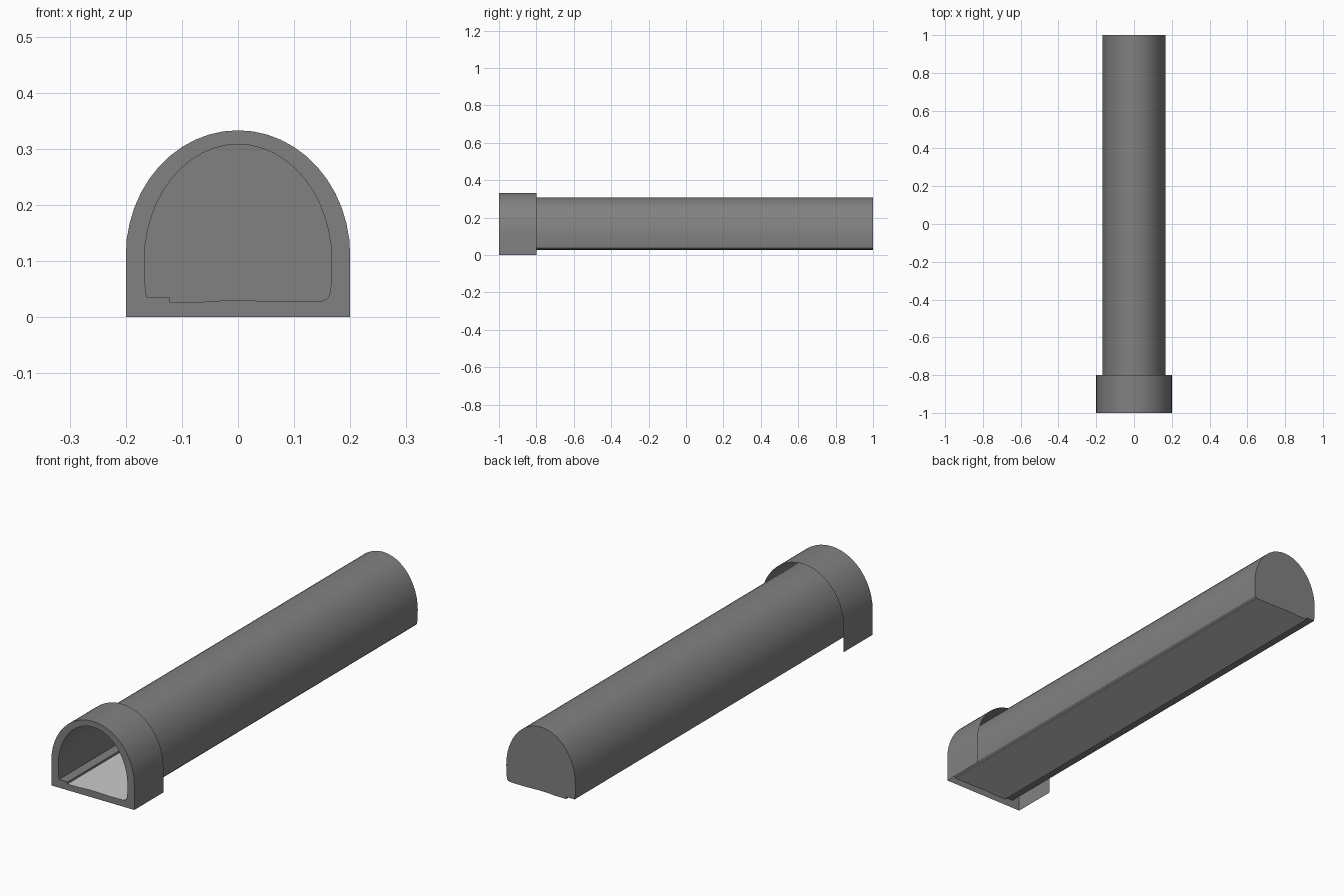
import bpy, bmesh, math

if "Cube" in bpy.data.objects:
    bpy.data.objects.remove(bpy.data.objects["Cube"])


def material(name, value):
    m = bpy.data.materials.new(name)
    m.diffuse_color = (value, value, value, 1)
    m.use_nodes = True
    m.node_tree.nodes["Principled BSDF"].inputs["Base Color"].default_value = m.diffuse_color
    return m


concrete = material("grey concrete", 0.22)
pale = material("pale road", 0.6)


def arch(a, b, zc, n=24):
    # half ellipse from +x over the top to -x
    return [(a * math.cos(math.pi * i / n), zc + b * math.sin(math.pi * i / n))
            for i in range(n + 1)]


outer = [(0.2, 0)] + arch(0.2, 0.223, 0.11) + [(-0.2, 0)]
walls = ([(0.15, 0.029), (0.158, 0.032), (0.163, 0.038), (0.166, 0.06)]
         + arch(0.167, 0.208, 0.1) + [(-0.166, 0.06), (-0.163, 0.036), (-0.122, 0.036), (-0.122, 0.027)])
road = [(-0.122, 0.027), (-0.065, 0.027), (-0.04, 0.029), (0, 0.030),
        (0.04, 0.029), (0.07, 0.028), (0.13, 0.028), (0.15, 0.029)]
bore = walls + road[1:-1]


def finish(name, bm, mat):
    me = bpy.data.meshes.new(name)
    bm.to_mesh(me)
    bm.free()
    me.materials.append(mat)
    ob = bpy.data.objects.new(name, me)
    bpy.context.collection.objects.link(ob)
    bpy.ops.object.select_all(action='DESELECT')
    ob.select_set(True)
    bpy.context.view_layer.objects.active = ob
    bpy.ops.object.shade_smooth_by_angle(angle=math.radians(30))
    return ob


def sheet(name, profile, y0, y1, mat):
    # open profile swept along y, outward normals
    bm = bmesh.new()
    rows = [[bm.verts.new((x, y, z)) for x, z in profile] for y in (y0, y1)]
    for i in range(len(profile) - 1):
        bm.faces.new((rows[0][i], rows[1][i], rows[1][i + 1], rows[0][i + 1]))
    bm.normal_update()
    return finish(name, bm, mat)


# Portal shell, tunnel lining with side walkway, road surface
sheet("portal_shell", outer, -1, -0.8, concrete)
sheet("tunnel_lining", walls, -1, 1, concrete)
sheet("road_surface", road, -1, 1, pale)

# Closed far end
bm = bmesh.new()
bm.faces.new([bm.verts.new((x, 1, z)) for x, z in reversed(bore)])
bm.normal_update()
if bm.faces[:][0].normal.y < 0:
    bmesh.ops.reverse_faces(bm, faces=bm.faces[:])
finish("end_wall", bm, concrete)

# Portal front ring around the opening
bm = bmesh.new()
for loop in (outer, bore):
    vs = [bm.verts.new((x, -1, z)) for x, z in loop]
    for i, v in enumerate(vs):
        bm.edges.new((v, vs[(i + 1) % len(vs)]))
bmesh.ops.triangle_fill(bm, edges=bm.edges[:], use_beauty=True, normal=(0, -1, 0))
bm.normal_update()
flip = [f for f in bm.faces if f.normal.y > 0]
if flip:
    bmesh.ops.reverse_faces(bm, faces=flip)
finish("portal_face", bm, concrete)
